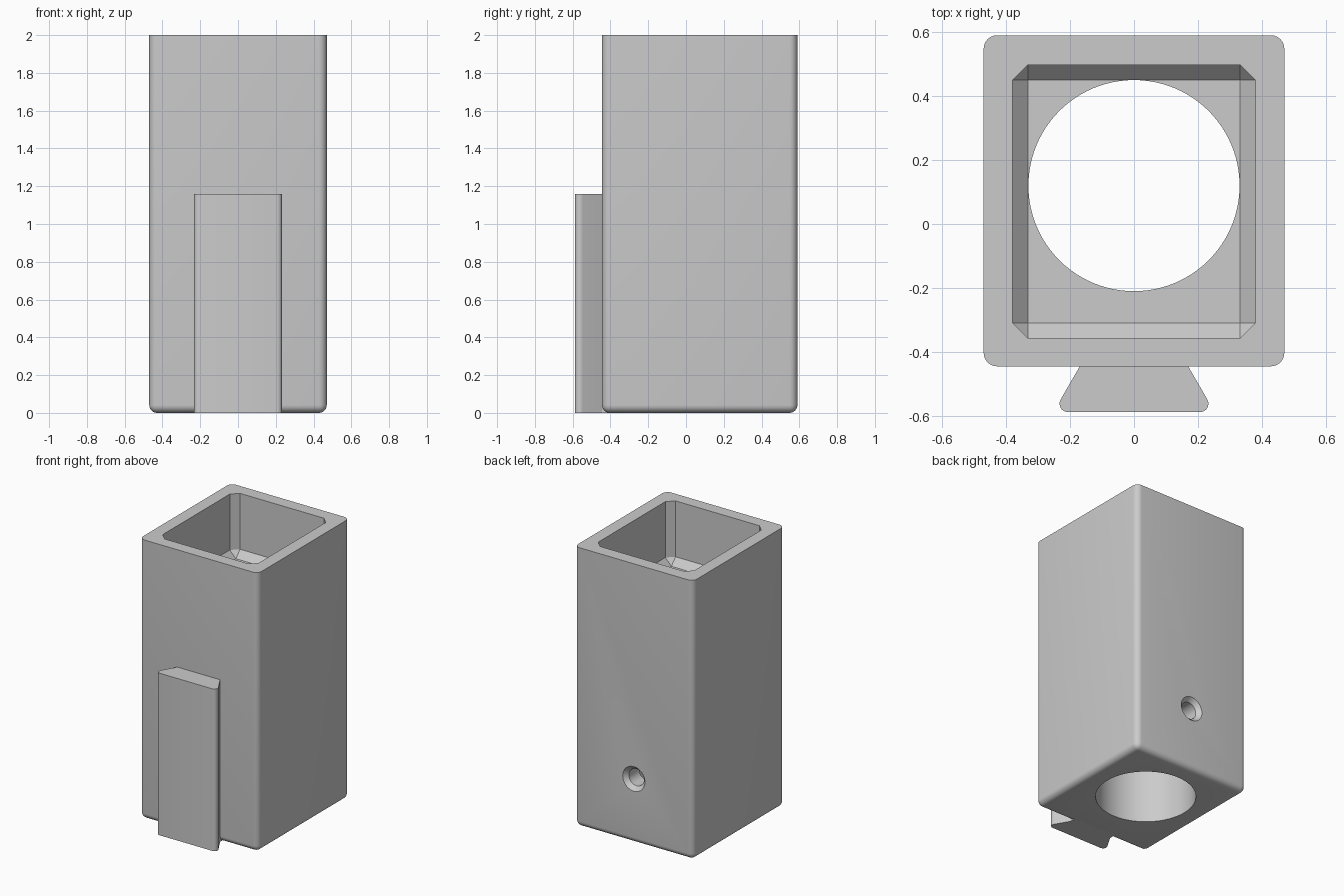
import bpy, bmesh, math

if "Cube" in bpy.data.objects:
    bpy.data.objects.remove(bpy.data.objects["Cube"])

grey = bpy.data.materials.new("plain grey")
grey.diffuse_color = (0.6, 0.6, 0.6, 1)
grey.use_nodes = True
grey.node_tree.nodes["Principled BSDF"].inputs["Base Color"].default_value = grey.diffuse_color


def finish(name, bm):
    bmesh.ops.recalc_face_normals(bm, faces=bm.faces)
    me = bpy.data.meshes.new(name)
    bm.to_mesh(me)
    bm.free()
    me.materials.append(grey)
    ob = bpy.data.objects.new(name, me)
    bpy.context.collection.objects.link(ob)
    return ob


def loft(name, loops):
    """Closed solid through rings of equal point count."""
    bm = bmesh.new()
    rings = [[bm.verts.new(p) for p in loop] for loop in loops]
    n = len(rings[0])
    for a, b in zip(rings, rings[1:]):
        for i in range(n):
            j = (i + 1) % n
            bm.faces.new((a[i], a[j], b[j], b[i]))
    bm.faces.new(rings[0])
    bm.faces.new(rings[-1])
    bmesh.ops.remove_doubles(bm, verts=bm.verts, dist=1e-5)
    return finish(name, bm)


def octagon(z, outer_x, y0, y1, cx, cy):
    """Rectangle with chamfered corners at height z."""
    x = outer_x
    return [(x, y0 + cy, z), (x, y1 - cy, z), (x - cx, y1, z), (-x + cx, y1, z),
            (-x, y1 - cy, z), (-x, y0 + cy, z), (-x + cx, y0, z), (x - cx, y0, z)]


def circle(r, y, z, n, upright):
    pts = []
    for i in range(n):
        a = 2 * math.pi * i / n
        c, s = r * math.cos(a), r * math.sin(a)
        pts.append((c, y, z + s) if upright else (c, y + s, z))
    return pts


# Body: block with every edge rounded except the top rim
X, Y0, Y1, H = 0.47, -0.445, 0.59, 2.0
bm = bmesh.new()
bmesh.ops.create_cube(bm, size=1)
for v in bm.verts:
    v.co = (v.co.x * 2 * X, Y1 if v.co.y > 0 else Y0, H if v.co.z > 0 else 0)
edges = [e for e in bm.edges if min(v.co.z for v in e.verts) < 0.1]
bmesh.ops.bevel(bm, geom=edges, offset=0.042, segments=6, profile=0.5, affect='EDGES')
body = finish("holder_body", bm)

# Cutters: chamfered pocket tapering to its floor, round bore, countersunk screw hole
pocket = loft("pocket_cutter", [
    octagon(2.1, 0.38, -0.356, 0.497, 0.048, 0.047),
    octagon(1.60, 0.38, -0.356, 0.497, 0.048, 0.047),
    octagon(1.55, 0.332, -0.309, 0.4505, 0, 0)])
bore = loft("bore_cutter", [circle(0.33, 0.12, z, 96, False) for z in (-0.1, 1.7)])
screw = loft("screw_hole_cutter", [
    circle(r, y, 0.46, 40, True)
    for r, y in ((0.06, 0.3), (0.06, 0.56), (0.088, 0.59), (0.088, 0.65))])
for cutter in (pocket, bore, screw):
    m = body.modifiers.new(cutter.name, 'BOOLEAN')
    m.operation = 'DIFFERENCE'
    m.solver = 'EXACT'
    m.object = cutter
    cutter.hide_render = True
    cutter.hide_set(True)

# Dovetail rail on the front, with rounded outer corners
half = [(0.17, -0.39), (0.17, -0.446), (0.228, -0.546)]
r, cx, cy = 0.026, 0.207, -0.562
half += [(cx + r * math.cos(math.radians(a)), cy + r * math.sin(math.radians(a)))
         for a in (20, 0, -22, -45, -67, -90)]
profile = half + [(-x, y) for x, y in reversed(half)]
rail = loft("dovetail_rail", [[(x, y, z) for x, y in profile] for z in (0, 1.16)])

# Bake the cuts, then smooth only the rounded areas
bpy.context.view_layer.update()
dg = bpy.context.evaluated_depsgraph_get()
baked = bpy.data.meshes.new_from_object(body.evaluated_get(dg))
body.modifiers.clear()
body.data = baked
for cutter in (pocket, bore, screw):
    bpy.data.objects.remove(cutter)
for ob in (body, rail):
    bpy.ops.object.select_all(action='DESELECT')
    ob.select_set(True)
    bpy.context.view_layer.objects.active = ob
    bpy.ops.object.shade_smooth_by_angle(angle=math.radians(28))
